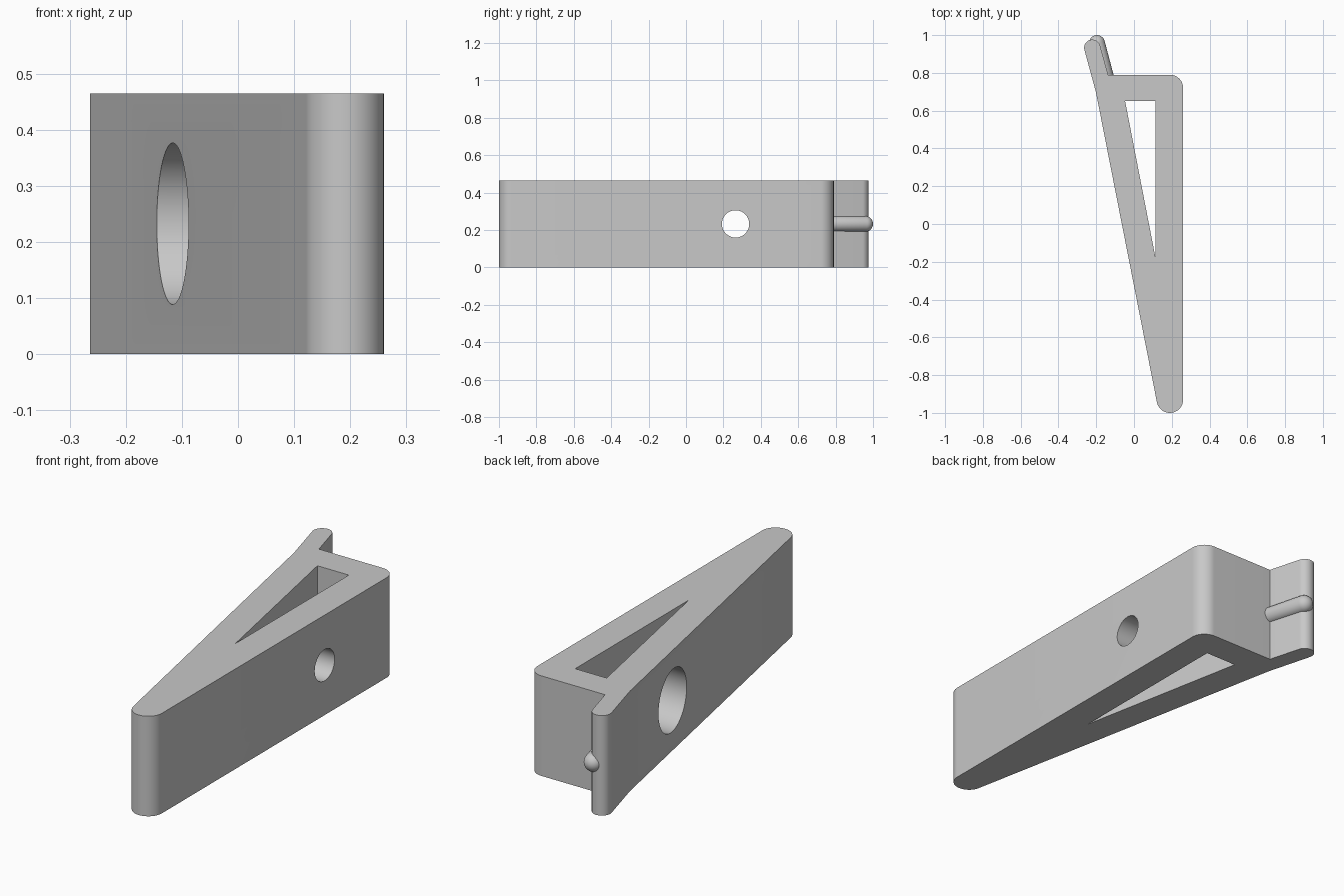
import bpy, bmesh
from math import pi, cos, sin, radians
from mathutils import Matrix, Vector

if "Cube" in bpy.data.objects:
    bpy.data.objects.remove(bpy.data.objects["Cube"])

HEIGHT = 0.465
MID = HEIGHT / 2
ARM_TILT = radians(15)

grey = bpy.data.materials.new("plain grey")
grey.use_nodes = True
colour = (0.58, 0.58, 0.58, 1)
grey.diffuse_color = colour
grey.node_tree.nodes["Principled BSDF"].inputs["Base Color"].default_value = colour


def make_object(name, bm):
    bmesh.ops.recalc_face_normals(bm, faces=bm.faces)
    mesh = bpy.data.meshes.new(name)
    bm.to_mesh(mesh)
    bm.free()
    mesh.materials.append(grey)
    obj = bpy.data.objects.new(name, mesh)
    bpy.context.collection.objects.link(obj)
    return obj


def activate(obj):
    bpy.ops.object.select_all(action='DESELECT')
    obj.select_set(True)
    bpy.context.view_layer.objects.active = obj


def prism(name, outline, z0, z1):
    bm = bmesh.new()
    face = bm.faces.new([bm.verts.new((x, y, z0)) for x, y in outline])
    top = bmesh.ops.extrude_face_region(bm, geom=[face])["geom"]
    bmesh.ops.translate(bm, vec=(0, 0, z1 - z0),
                        verts=[v for v in top if isinstance(v, bmesh.types.BMVert)])
    return make_object(name, bm)


def arc(cx, cy, r, start, end, steps=20):
    angles = [radians(start + (end - start) * i / steps) for i in range(steps + 1)]
    return [(cx + r * cos(a), cy + r * sin(a)) for a in angles]


def drill(name, radius, x0, x1):
    # Cylinder lying along x
    bm = bmesh.new()
    place = Matrix.Translation(((x0 + x1) / 2, 0.265, MID)) @ Matrix.Rotation(pi / 2, 4, 'Y')
    bmesh.ops.create_cone(bm, cap_ends=True, segments=64, radius1=radius,
                          radius2=radius, depth=x1 - x0, matrix=place)
    return make_object(name, bm)


def cut(target, cutter):
    activate(target)
    mod = target.modifiers.new("cut", 'BOOLEAN')
    mod.operation = 'DIFFERENCE'
    mod.solver = 'EXACT'
    mod.object = cutter
    bpy.ops.object.modifier_apply(modifier=mod.name)
    bpy.data.objects.remove(cutter)


# Wedge body with rounded nose, rounded back corner and tilted arm
outline = (arc(0.19, -0.93, 0.07, 191, 360)
           + arc(0.19, 0.72, 0.07, 0, 90)
           + [(-0.137, 0.79)]
           + arc(-0.221, 0.933, 0.043, 15, 195)
           + [(-0.202, 0.70)])
body = prism("wedge_body", outline, 0, HEIGHT)

# Triangular window and the two cross holes
cut(body, prism("window_cutter", [(-0.047, 0.65), (0.115, -0.185), (0.115, 0.65)],
                -0.1, HEIGHT + 0.1))
cut(body, drill("large_hole_cutter", 0.144, -0.4, 0.09))
cut(body, drill("small_hole_cutter", 0.073, 0.08, 0.4))

# Round-ended latch rib along the arm
bm = bmesh.new()
bmesh.ops.create_uvsphere(bm, u_segments=32, v_segments=16, radius=0.042)
for v in bm.verts:
    if v.co.z < -0.001:
        v.co.z -= 0.21
axis = Vector((-sin(ARM_TILT), cos(ARM_TILT), 0))
bm.transform(Matrix.Translation((-0.196, 0.958, MID))
             @ axis.to_track_quat('Z', 'Y').to_matrix().to_4x4())
rib = make_object("latch_rib", bm)

for obj in (body, rib):
    activate(obj)
    bpy.ops.object.shade_smooth_by_angle(angle=radians(30))
